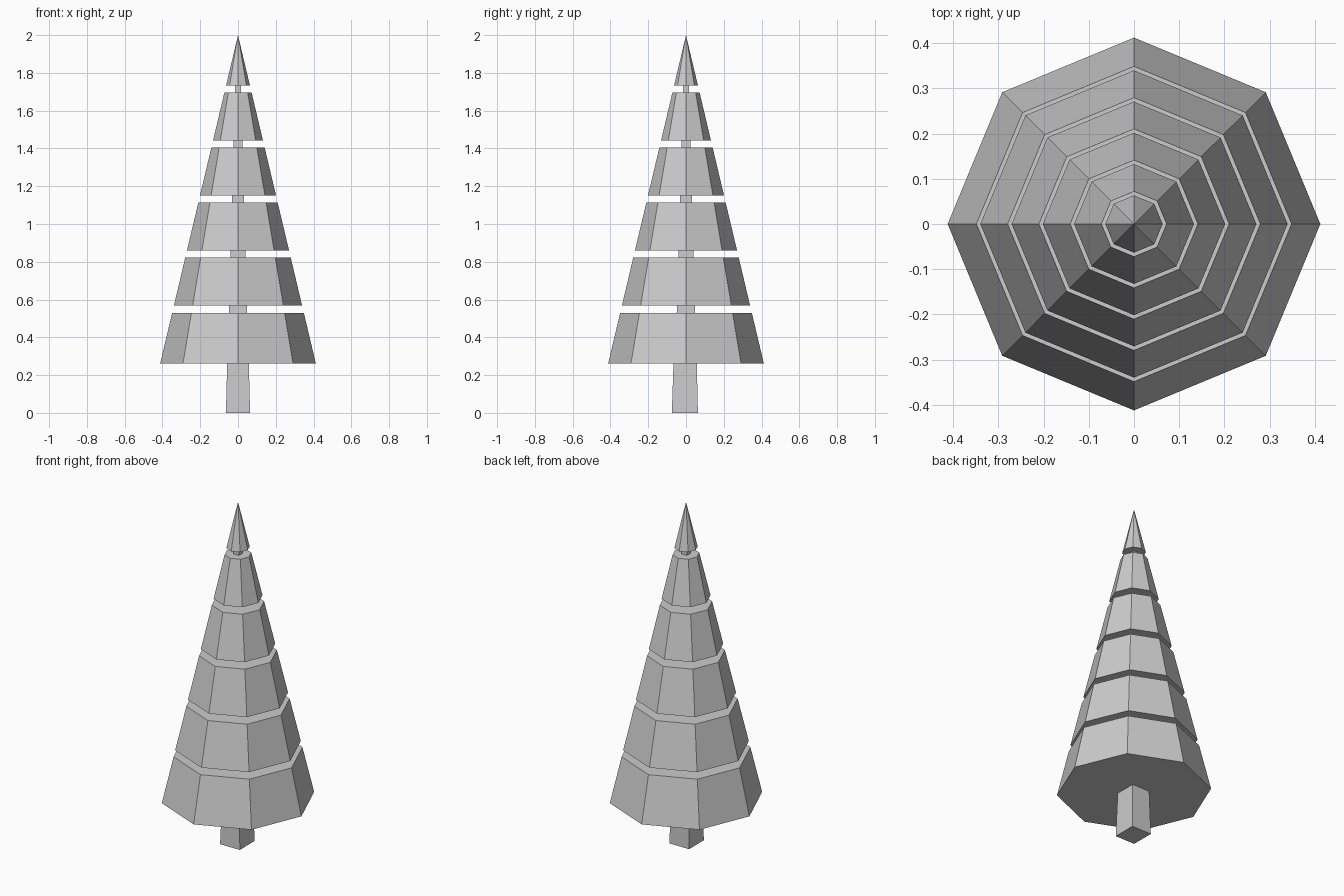
import bpy
import bmesh

if "Cube" in bpy.data.objects:
    bpy.data.objects.remove(bpy.data.objects["Cube"])

APEX, SLOPE = 2.0, 0.412 / 1.738


def radius(z):
    """Radius of the overall tree cone at height z."""
    return (APEX - z) * SLOPE


# Foliage: six octagonal tiers cut from one cone, separated by thin gaps
for i in range(6):
    z0 = 0.262 if i == 0 else 0.276 + 0.2914 * i
    z1 = APEX if i == 5 else 0.530 + 0.2914 * i
    bpy.ops.mesh.primitive_cone_add(
        vertices=8, radius1=radius(z0), radius2=radius(z1),
        depth=z1 - z0, location=(0, 0, (z0 + z1) / 2))
    bpy.context.object.name = f"foliage_tier_{i + 1}"

# Trunk: tapered square column, its foot flared a little to the front
# (z, half width, front y, back y)
rings = [(0.0, 0.064, -0.075, 0.063),
         (0.27, 0.057, -0.066, 0.057),
         (0.55, 0.048, -0.048, 0.048),
         (1.76, 0.015, -0.015, 0.015)]
bm = bmesh.new()
loops = [[bm.verts.new(p) for p in
          ((-w, f, z), (w, f, z), (w, b, z), (-w, b, z))]
         for z, w, f, b in rings]
for lo, hi in zip(loops, loops[1:]):
    for k in range(4):
        n = (k + 1) % 4
        bm.faces.new((lo[k], lo[n], hi[n], hi[k]))
bm.faces.new(loops[0][::-1])
bm.faces.new(loops[-1])
mesh = bpy.data.meshes.new("trunk")
bm.to_mesh(mesh)
bm.free()
bpy.context.collection.objects.link(bpy.data.objects.new("trunk", mesh))
